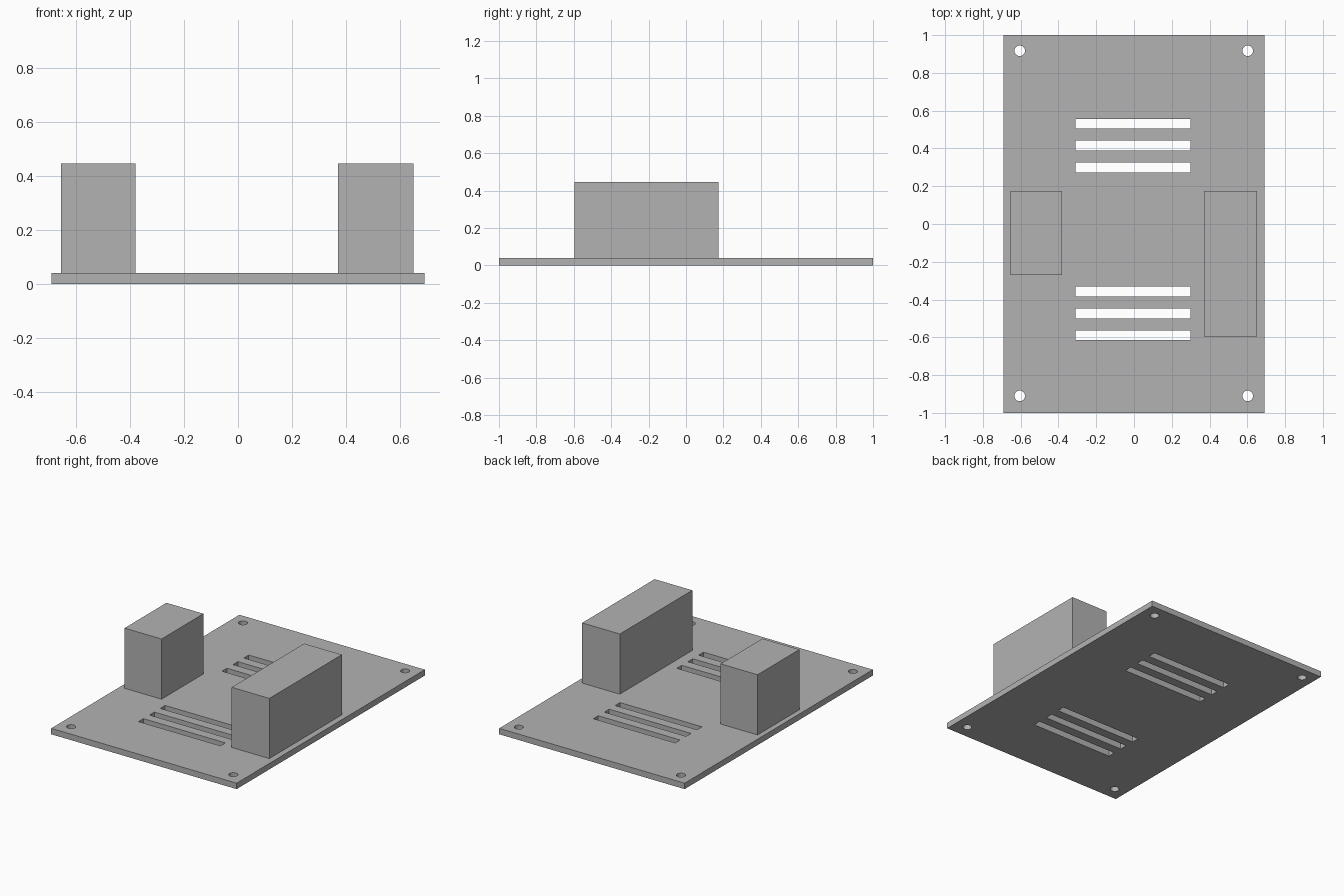
import bpy
import bmesh
from mathutils import Matrix, Vector

default = bpy.data.objects.get("Cube")
if default:
    bpy.data.objects.remove(default, do_unlink=True)

GREY = (0.45, 0.45, 0.45, 1)
grey = bpy.data.materials.new("plain grey")
grey.use_nodes = True
grey.diffuse_color = GREY
grey.node_tree.nodes["Principled BSDF"].inputs["Base Color"].default_value = GREY


def add_box(bm, low, high):
    low, high = Vector(low), Vector(high)
    place = Matrix.Translation((low + high) / 2) @ Matrix.Diagonal((*(high - low), 1))
    bmesh.ops.create_cube(bm, size=1, matrix=place)


def make_object(name, bm):
    mesh = bpy.data.meshes.new(name)
    bm.to_mesh(mesh)
    bm.free()
    mesh.materials.append(grey)
    obj = bpy.data.objects.new(name, mesh)
    bpy.context.collection.objects.link(obj)
    return obj


def make_box(name, low, high):
    bm = bmesh.new()
    add_box(bm, low, high)
    return make_object(name, bm)


THICK, TOP = 0.04, 0.445

# Base plate and the two blocks standing on it
plate = make_box("base_plate", (-0.69, -1, 0), (0.69, 1, THICK))
make_box("right_block", (-0.655, -0.27, THICK), (-0.38, 0.175, TOP))
make_box("left_block", (0.37, -0.595, THICK), (0.65, 0.175, TOP))

# Cutter: two groups of three vent slots, and four corner screw holes
bm = bmesh.new()
for middle in (0.415, -0.473):
    for step in (-1, 0, 1):
        y = middle + step * 0.116
        add_box(bm, (-0.31, y - 0.026, -0.1), (0.3, y + 0.026, 0.1))
for x in (-0.605, 0.602):
    for y in (-0.91, 0.917):
        bmesh.ops.create_cone(bm, cap_ends=True, segments=32, radius1=0.028,
                              radius2=0.028, depth=0.2,
                              matrix=Matrix.Translation((x, y, 0)))
cutter = make_object("slot_and_hole_cutter", bm)
cutter.hide_render = True

# Cut the plate, then discard the cutter
cut = plate.modifiers.new("slots_and_holes", "BOOLEAN")
cut.operation = "DIFFERENCE"
cut.solver = "EXACT"
cut.object = cutter
bpy.context.view_layer.objects.active = plate
bpy.ops.object.modifier_apply(modifier=cut.name)
bpy.data.objects.remove(cutter, do_unlink=True)

# Smooth the round hole walls, keep every corner sharp
plate.select_set(True)
bpy.ops.object.shade_smooth_by_angle(angle=0.5)
